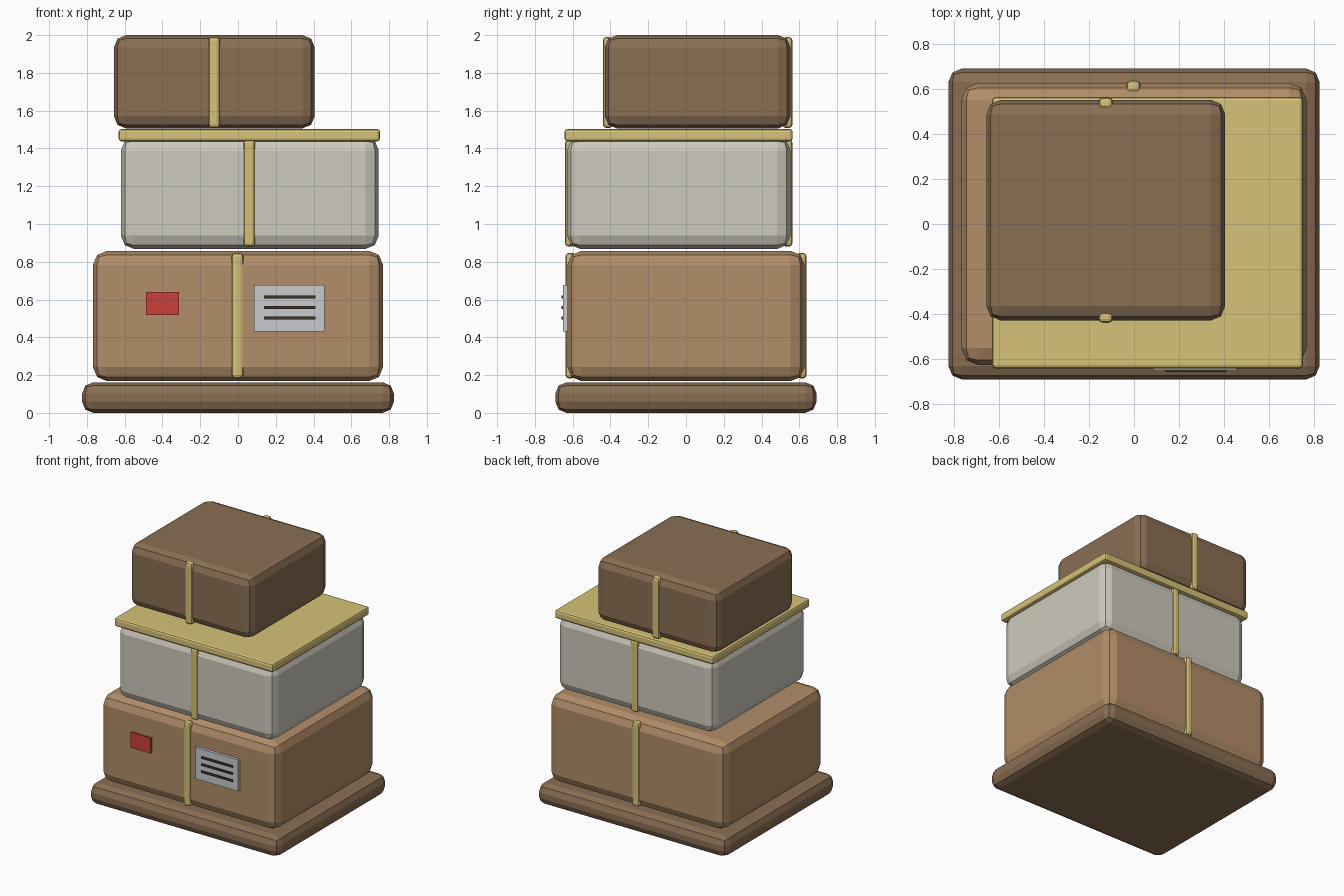
import bpy, bmesh

if "Cube" in bpy.data.objects:
    bpy.data.objects.remove(bpy.data.objects["Cube"])


def material(name, rgb):
    m = bpy.data.materials.new(name)
    lin = [(c / 255 / 12.92 if c < 10 else ((c / 255 + 0.055) / 1.055) ** 2.4) for c in rgb]
    m.diffuse_color = (*lin, 1)
    m.use_nodes = True
    m.node_tree.nodes["Principled BSDF"].inputs["Base Color"].default_value = m.diffuse_color
    return m


DARK = material("dark_card", (138, 111, 84))
CARD = material("card", (178, 141, 104))
PALE = material("pale_card", (206, 202, 189))
TAPE = material("tape", (214, 194, 119))
RED = material("red", (203, 64, 58))
PAPER = material("paper", (200, 203, 207))
INK = material("ink", (62, 50, 38))


def box(name, x, y, z, mat, bevel=0.0):
    """Bevelled block spanning the (min, max) pairs x, y, z."""
    bm = bmesh.new()
    bmesh.ops.create_cube(bm, size=1)
    for v in bm.verts:
        v.co = [(r[0] + r[1]) / 2 + c * (r[1] - r[0]) for r, c in zip((x, y, z), v.co)]
    if bevel:
        bmesh.ops.bevel(bm, geom=bm.edges[:], offset=bevel, segments=2,
                        profile=0.5, affect='EDGES')
    mesh = bpy.data.meshes.new(name)
    bm.to_mesh(mesh)
    bm.free()
    mesh.materials.append(mat)
    ob = bpy.data.objects.new(name, mesh)
    bpy.context.collection.objects.link(ob)
    return ob


def straps(name, cx, y, z):
    """Tape strips down the front and back of a box."""
    x = (cx - 0.031, cx + 0.031)
    box(name + "_front", x, (y[0] - 0.01, y[0] + 0.042), z, TAPE, 0.018)
    box(name + "_back", x, (y[1] - 0.042, y[1] + 0.01), z, TAPE, 0.018)


# Base slab
box("base", (-0.826, 0.826), (-0.692, 0.692), (0, 0.162), DARK, 0.06)

# Stacked boxes with tape
box("bottom_box", (-0.768, 0.768), (-0.628, 0.628), (0.168, 0.858), CARD, 0.075)
straps("bottom_tape", -0.003, (-0.628, 0.628), (0.183, 0.847))
box("middle_box", (-0.62, 0.745), (-0.63, 0.553), (0.868, 1.46), PALE, 0.07)
straps("middle_tape", 0.06, (-0.63, 0.553), (0.88, 1.447))
box("middle_lid", (-0.632, 0.752), (-0.643, 0.565), (1.437, 1.503), TAPE, 0.016)
box("top_box", (-0.657, 0.406), (-0.43, 0.553), (1.506, 2.0), DARK, 0.065)
straps("top_tape", -0.126, (-0.43, 0.553), (1.508, 1.99))

# Stickers on the front of the bottom box
box("red_sticker", (-0.487, -0.312), (-0.641, -0.62), (0.518, 0.64), RED)
box("label", (0.085, 0.457), (-0.65, -0.62), (0.43, 0.677), PAPER)
for i, z in enumerate((0.614, 0.558, 0.502)):
    box(f"label_line_{i + 1}", (0.138, 0.411), (-0.658, -0.64), (z - 0.008, z + 0.008), INK)
